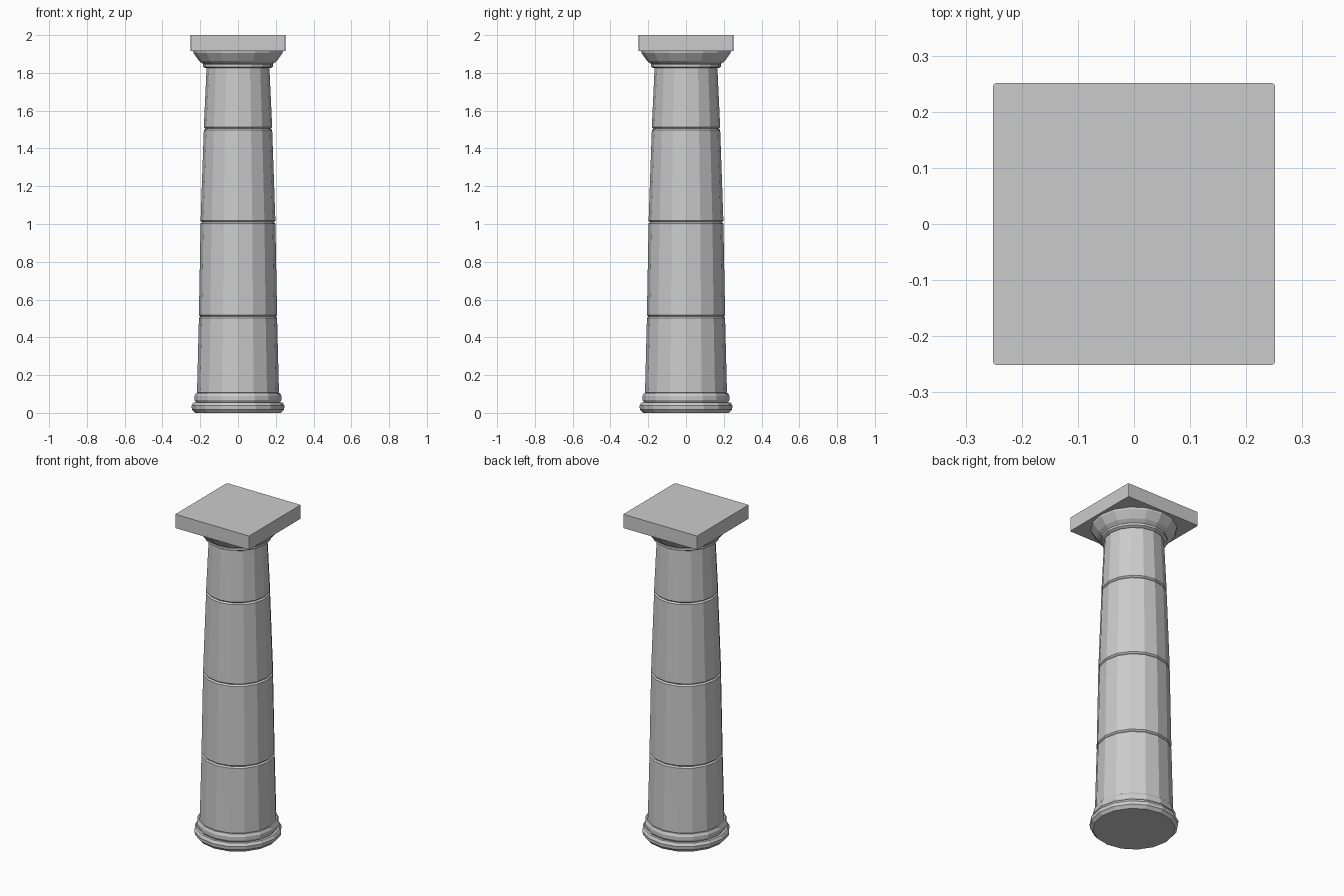
import bpy
import bmesh
from math import cos, sin, tau, radians

cube = bpy.data.objects.get("Cube")
if cube:
    bpy.data.objects.remove(cube, do_unlink=True)

SIDES = 16

stone = bpy.data.materials.new("grey stone")
stone.use_nodes = True
colour = (0.6, 0.6, 0.6, 1)
stone.diffuse_color = colour
stone.node_tree.nodes["Principled BSDF"].inputs["Base Color"].default_value = colour


def finish(name, bm):
    bmesh.ops.recalc_face_normals(bm, faces=bm.faces)
    mesh = bpy.data.meshes.new(name)
    bm.to_mesh(mesh)
    bm.free()
    mesh.materials.append(stone)
    obj = bpy.data.objects.new(name, mesh)
    bpy.context.collection.objects.link(obj)
    return obj


def turned(name, profile):
    """Closed faceted solid from (radius, height) pairs."""
    bm = bmesh.new()
    rings = [[bm.verts.new((r * cos(tau * i / SIDES), r * sin(tau * i / SIDES), z))
              for i in range(SIDES)] for r, z in profile]
    for low, high in zip(rings, rings[1:]):
        for i in range(SIDES):
            j = (i + 1) % SIDES
            bm.faces.new((low[i], low[j], high[j], high[i]))
    bm.faces.new(rings[0][::-1])
    bm.faces.new(rings[-1])
    return finish(name, bm)


# Base mouldings
turned("base_lower_ring", [(0.228, 0), (0.244, 0.018), (0.246, 0.038), (0.236, 0.055)])
turned("base_upper_ring", [(0.222, 0.055), (0.23, 0.068), (0.23, 0.09), (0.222, 0.105)])

# Tapered shaft drums with chamfered joints
levels = [(0.217, 0.1), (0.207, 0.51), (0.198, 1.01), (0.181, 1.505), (0.166, 1.84)]
BEVEL = 0.008
for n, ((r0, z0), (r1, z1)) in enumerate(zip(levels, levels[1:]), 1):
    turned(f"shaft_drum_{n}", [(r0 - BEVEL, z0), (r0, z0 + BEVEL),
                               (r1, z1 - BEVEL), (r1 - BEVEL, z1)])

# Flared capital
turned("capital_neck", [(0.172, 1.825), (0.185, 1.832), (0.185, 1.845), (0.178, 1.85)])
turned("capital_flare", [(0.182, 1.845), (0.205, 1.862), (0.236, 1.905), (0.238, 1.917)])

# Square top slab with slightly softened vertical corners
bm = bmesh.new()
bmesh.ops.create_cube(bm, size=1)
for v in bm.verts:
    v.co.x *= 0.502
    v.co.y *= 0.502
    v.co.z = 1.9575 + v.co.z * 0.085
upright = [e for e in bm.edges if abs(e.verts[0].co.z - e.verts[1].co.z) > 0.01]
bmesh.ops.bevel(bm, geom=upright, offset=0.005, segments=2, affect='EDGES', profile=0.5)
finish("top_slab", bm)
